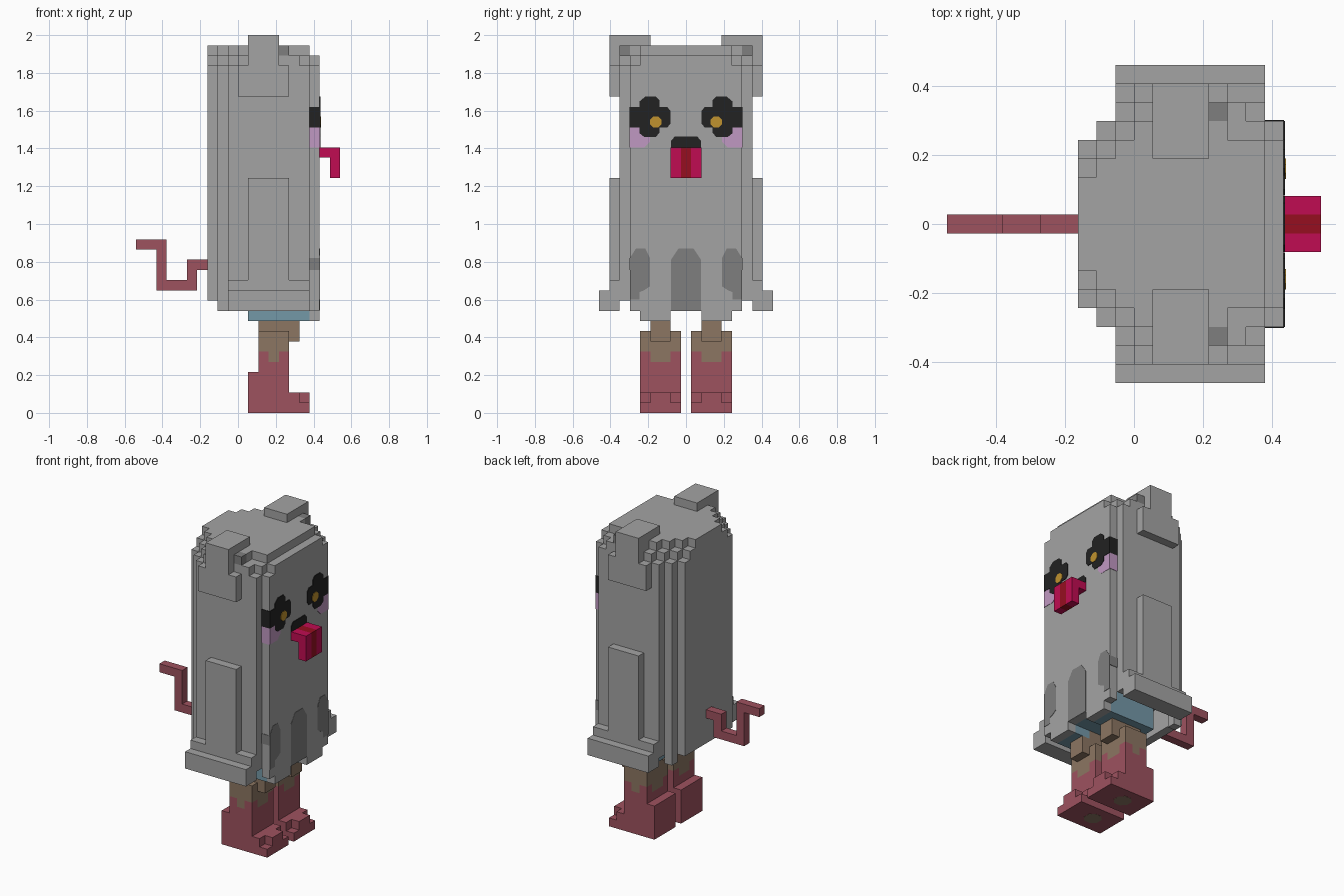
import bpy, bmesh, math

if "Cube" in bpy.data.objects:
    bpy.data.objects.remove(bpy.data.objects["Cube"])

U = 2 / 37  # one block; columns i start at x = -10 U, rows j are centred on y = 0


def material(name, r, g, b):
    m = bpy.data.materials.new(name)
    m.diffuse_color = [(c / 255 / 12.92 if c < 10 else ((c / 255 + .055) / 1.055) ** 2.4)
                       for c in (r, g, b)] + [1]
    m.use_nodes = True
    m.node_tree.nodes["Principled BSDF"].inputs["Base Color"].default_value = m.diffuse_color
    return m


GREY = material("sheet grey", 164, 164, 164)
SHADE = material("dark grey", 126, 126, 126)
BLACK = material("eye black", 34, 34, 34)
GOLD = material("pupil gold", 192, 146, 46)
PINK = material("cheek pink", 192, 152, 194)
CRIMSON = material("tongue crimson", 192, 12, 82)
DARK_RED = material("tongue dark red", 150, 15, 32)
BOOT = material("boot red", 158, 82, 95)
BROWN = material("leg brown", 140, 118, 98)
BLUE = material("cloth blue", 116, 152, 167)


def box(i0, i1, j0, j1, z0, z1):
    """Cells with i0 <= i < i1, j0 <= j <= j1, z0 <= z < z1."""
    return {(i, j, z) for i in range(i0, i1) for j in range(j0, j1 + 1) for z in range(z0, z1)}


def flip(cells):
    return {(i, -j, z) for i, j, z in cells}


def finish(bm, name, mats):
    me = bpy.data.meshes.new(name)
    bm.to_mesh(me)
    bm.free()
    for m in mats:
        me.materials.append(m)
    bpy.context.collection.objects.link(bpy.data.objects.new(name, me))


def blocks(name, cells, mats, rule=lambda c: 0):
    """Outer skin of a set of cells, with flat areas merged."""
    bm = bmesh.new()
    verts = {}
    for c in sorted(cells):
        for axis in range(3):
            for side in (0, 1):
                n = list(c)
                n[axis] += 2 * side - 1
                if tuple(n) in cells:
                    continue
                a, b = (axis + 1) % 3, (axis + 2) % 3
                loop = []
                for da, db in ((0, 0), (1, 0), (1, 1), (0, 1)):
                    p = list(c)
                    p[axis] += side
                    p[a] += da
                    p[b] += db
                    p = tuple(p)
                    if p not in verts:
                        verts[p] = bm.verts.new(((p[0] - 10) * U, (p[1] - .5) * U, p[2] * U))
                    loop.append(verts[p])
                f = bm.faces.new(loop if side else loop[::-1])
                f.material_index = rule(c)
    bmesh.ops.dissolve_limit(bm, angle_limit=.01, verts=bm.verts[:], edges=bm.edges[:],
                             delimit={'MATERIAL'})
    finish(bm, name, mats)


def plate(name, outline, mat, place, depth):
    """Thin painted plate: 2D outline placed in space, then extruded along depth."""
    bm = bmesh.new()
    f = bm.faces.new([bm.verts.new(place(a, b)) for a, b in outline])
    top = bmesh.ops.extrude_face_region(bm, geom=[f])["geom"]
    bmesh.ops.translate(bm, vec=depth, verts=[v for v in top if isinstance(v, bmesh.types.BMVert)])
    bmesh.ops.recalc_face_normals(bm, faces=bm.faces[:])
    finish(bm, name, [mat])


def octagon(a, b, r):
    return [(a + r * math.cos(math.radians(45 * k + 22.5)),
             b + r * math.sin(math.radians(45 * k + 22.5))) for k in range(8)]


# Body: half widths per column, narrowing in steps at the top
def widths(z):
    cut = 0 if z < 34 else z - 33
    w = {7: 4 - cut, 8: 5 - cut, 17: 5 - cut}
    for i in range(9, 17):
        w[i] = 6 - (z == 35)
    w[9] = 6 - cut
    w[16] = 6 - cut
    w[15] = 6 - (z == 35) * 2
    if z == 35:
        del w[17]
    return w


body = set()
for z in range(10, 36):
    for i, w in widths(z).items():
        body |= box(i, i + 1, -w, w, z, z + 1)
body -= box(9, 17, -5, 5, 10, 14) | box(8, 9, -4, 4, 10, 14)   # hollow under the sheet
body -= box(7, 8, -5, 5, 10, 11)
body -= box(9, 18, 6, 6, 10, 11) | box(9, 18, -6, -6, 10, 11)
# Front flaps of the sheet
flap = box(17, 18, 2, 4, 9, 10)
blocks("body_sheet", body | flap | flip(flap), [GREY])

for side, tag in ((1, "left"), (-1, "right")):
    def sided(cells):
        return cells if side > 0 else flip(cells)

    # Hem, arm and ear
    blocks(tag + "_hem", sided(box(9, 17, 7, 7, 10, 13) | box(9, 17, 8, 8, 10, 12)), [GREY])
    blocks(tag + "_arm", sided(box(11, 15, 7, 7, 13, 23)), [GREY])
    blocks(tag + "_ear", sided(box(10, 15, 7, 7, 31, 34) | box(11, 14, 4, 7, 34, 37)), [GREY])
    blocks(tag + "_inner_ear", sided(box(14, 15, 5, 6, 34, 36)), [SHADE])

    # Leg with a ragged stain line, knee flap and boot
    leg = box(12, 15, 1, 4, 4, 8) | box(12, 15, 2, 3, 8, 10) | box(15, 16, 2, 3, 7, 9)
    blocks(tag + "_leg", sided(leg), [BOOT, BROWN],
           lambda c: int(c[2] > 5 or c[2] == 5 and (c[0] == 13 or abs(c[1]) in (2, 3))))
    boot = box(11, 15, 1, 4, 0, 4) | box(15, 17, 1, 4, 0, 1)
    boot |= box(15, 16, 1, 4, 1, 2) | box(16, 17, 2, 3, 1, 2)
    blocks(tag + "_boot", sided(boot), [BOOT])
    plate(tag + "_sole_spot", octagon(.2, .135, .055), BROWN,
          lambda a, b: (a, side * b, .001), (0, 0, -.002))

    # Face paint on the front panel
    def front(a, b):
        return (8 * U - .001, side * a, b)

    eye = [(.297, 1.51), (.245, 1.51), (.245, 1.48), (.22, 1.46), (.16, 1.46), (.14, 1.485),
           (.14, 1.51), (.1, 1.51), (.083, 1.53), (.083, 1.6), (.1, 1.62), (.14, 1.62),
           (.14, 1.655), (.16, 1.675), (.215, 1.675), (.245, 1.65), (.245, 1.62), (.297, 1.62)]
    plate(tag + "_eye", eye, BLACK, front, (.005, 0, 0))
    plate(tag + "_pupil", octagon(.16, 1.54, .032), GOLD, front, (.008, 0, 0))
    cheek = [(.297, 1.405), (.22, 1.405), (.19, 1.435), (.19, 1.51), (.297, 1.51)]
    plate(tag + "_cheek", cheek, PINK, front, (.003, 0, 0))
    fold = [(.297, .6), (.245, .6), (.245, .64), (.22, .65), (.19, .67), (.19, .82),
            (.215, .87), (.265, .87), (.297, .82)]
    plate(tag + "_front_fold", fold, SHADE, front, (.003, 0, 0))

    # Paint wrapped round the panel edge
    for name, z0, z1, mat in (("eye", 1.51, 1.62, BLACK), ("cheek", 1.405, 1.51, PINK),
                              ("fold", .757, .82, SHADE)):
        plate(f"{tag}_{name}_edge", [(.379, z0), (.433, z0), (.433, z1), (.379, z1)], mat,
              lambda a, b: (a, side * (5.5 * U - .001), b), (0, side * .004, 0))


def middle(a, b):
    return (8 * U - .001, a, b)


# Nose, centre fold and tongue
plate("nose", [(-.08, 1.405), (.08, 1.405), (.08, 1.44), (.06, 1.462), (-.06, 1.462),
               (-.08, 1.44)], BLACK, middle, (.005, 0, 0))
plate("centre_fold", [(-.08, .541), (.08, .541), (.08, .81), (.04, .87), (-.04, .87),
                      (-.08, .81)], SHADE, middle, (.003, 0, 0))
blocks("tongue", box(18, 20, -1, 1, 25, 26) | box(19, 20, -1, 1, 23, 25),
       [CRIMSON, DARK_RED], lambda c: int(c[1] == 0))

# Cloth around the hips, and the bent tail
hips = box(11, 17, 2, 4, 9, 10)
blocks("hip_cloth", hips | flip(hips) | box(11, 17, -4, 4, 10, 14), [BLUE])
blocks("tail", box(5, 7, 0, 0, 14, 15) | box(5, 6, 0, 0, 12, 15) | box(2, 6, 0, 0, 12, 13)
       | box(2, 3, 0, 0, 12, 17) | box(0, 3, 0, 0, 16, 17), [BOOT])
